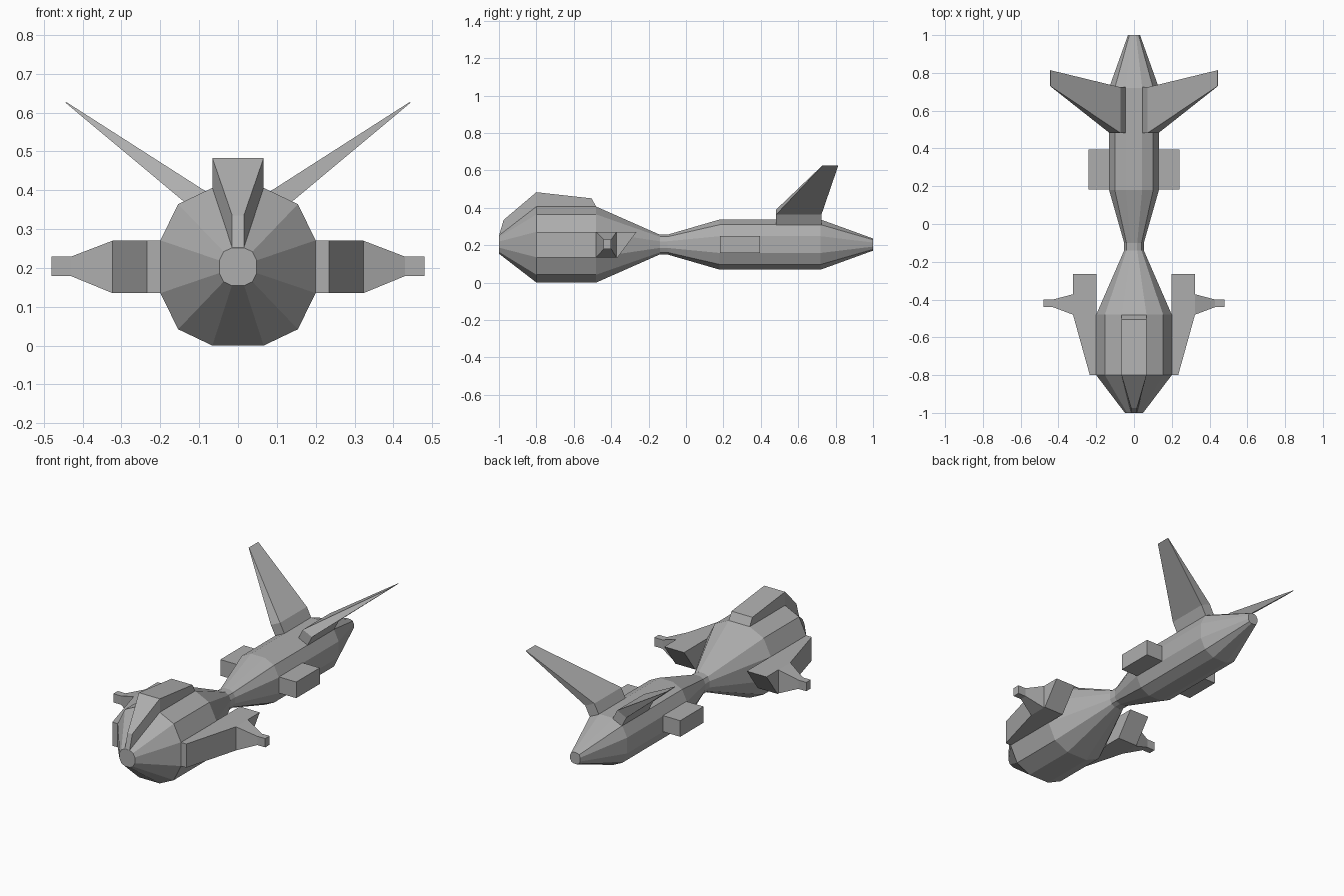
import bpy, bmesh

if "Cube" in bpy.data.objects:
    bpy.data.objects.remove(bpy.data.objects["Cube"])

# Dark grey hull paint
paint = bpy.data.materials.new("hull_grey")
paint.diffuse_color = (0.42, 0.42, 0.42, 1)
paint.use_nodes = True
paint.node_tree.nodes["Principled BSDF"].inputs["Base Color"].default_value = paint.diffuse_color


def loft(name, rings, mirror=False):
    """Skin a list of equal-length vertex rings and cap both ends."""
    bm = bmesh.new()
    loops = [[bm.verts.new(p) for p in ring] for ring in rings]
    n = len(rings[0])
    for a, b in zip(loops, loops[1:]):
        for i in range(n):
            j = (i + 1) % n
            bm.faces.new((a[i], a[j], b[j], b[i]))
    bm.faces.new(loops[0])
    bm.faces.new(loops[-1])
    bmesh.ops.recalc_face_normals(bm, faces=bm.faces)
    me = bpy.data.meshes.new(name)
    bm.to_mesh(me)
    bm.free()
    me.materials.append(paint)
    ob = bpy.data.objects.new(name, me)
    bpy.context.collection.objects.link(ob)
    if mirror:
        ob.modifiers.new("Mirror", 'MIRROR').use_axis[0] = True
    return ob


def rect_x(x, y0, y1, z0, z1):
    return [(x, y0, z0), (x, y1, z0), (x, y1, z1), (x, y0, z1)]


# Fuselage: twelve-sided section scaled along the length
CZ = 0.203
quarter = [(0.2, 0.068), (0.154, 0.161), (0.066, 0.203)]
half = quarter + [(-x, z) for x, z in reversed(quarter)]
section = half + [(-x, -z) for x, z in half]
stations = [(-1, 0.24), (-0.8, 1), (-0.48, 1), (-0.14, 0.26), (-0.10, 0.26),
            (0.18, 0.66), (0.72, 0.66), (1, 0.16)]
loft("fuselage", [[(x * s, y, CZ + z * s) for x, z in section] for y, s in stations])

# Raised cockpit ridge: half width, bottom (y, z), top (y, z)
ridge = [(0.015, (-1, 0.25), (-0.975, 0.335)),
         (0.066, (-0.8, 0.405), (-0.8, 0.483)),
         (0.066, (-0.48, 0.405), (-0.505, 0.45))]
loft("cockpit_ridge", [[(-w, *b), (w, *b), (w, *t), (-w, *t)] for w, b, t in ridge])

# Side pods: tapered front, undercut rear
Z0, Z1 = 0.135, 0.27
pod = [(-0.8, -0.8, 0.234), (-0.48, -0.48, 0.323), (-0.365, -0.265, 0.323)]
loft("side_pod", [[(0.198, yb, Z0), (x, yb, Z0), (x, yt, Z1), (0.198, yt, Z1)]
                  for yb, yt, x in pod], mirror=True)

# Gun stubs on the pods
loft("pod_stub", [rect_x(0.323, -0.48, -0.372, Z0, Z1),
                  rect_x(0.43, -0.44, -0.4, 0.179, 0.229),
                  rect_x(0.48, -0.44, -0.4, 0.179, 0.229)], mirror=True)

# Rear side boxes
loft("side_box", [rect_x(x, 0.183, 0.395, 0.158, 0.25) for x in (0.1, 0.24)], mirror=True)

# Swept tail fins: root on hull, short collar, knife-thin tip
fin = [((0.044, 0.335), (0.102, 0.308), 0.482, 0.724),
       ((0.072, 0.390), (0.13, 0.363), 0.482, 0.724),
       ((0.442, 0.627), (0.444, 0.625), 0.73, 0.814)]
loft("tail_fin", [[(a[0], y0, a[1]), (b[0], y0, b[1]), (b[0], y1, b[1]), (a[0], y1, a[1])]
                  for a, b, y0, y1 in fin], mirror=True)
